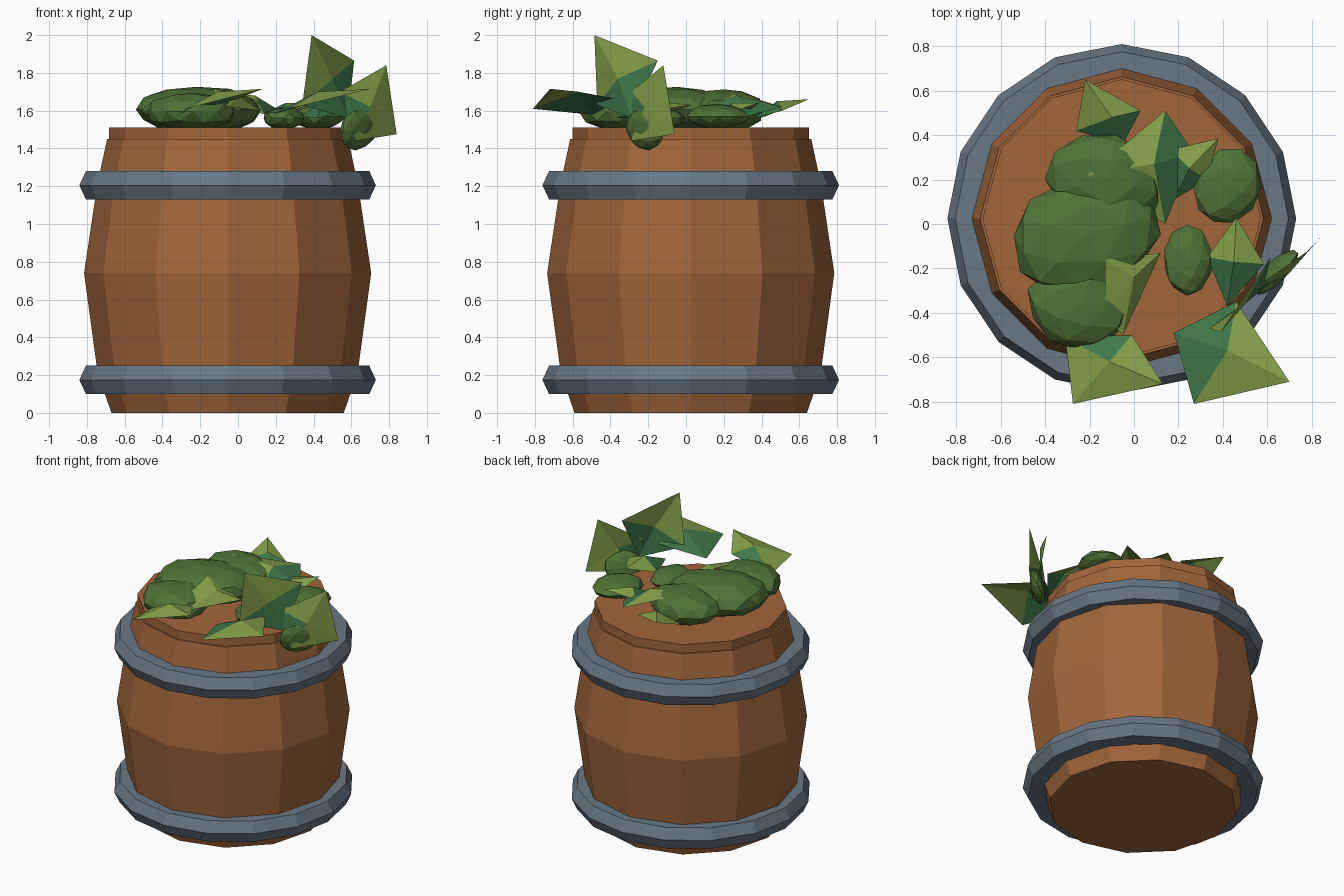
import bpy, bmesh, math, random
from mathutils import Vector, Euler

if "Cube" in bpy.data.objects:
    bpy.data.objects.remove(bpy.data.objects["Cube"])

random.seed(4)
CX, CY = -0.055, 0.025   # barrel axis


def mat(name, rgb):
    m = bpy.data.materials.new(name)
    m.diffuse_color = [((c + 0.055) / 1.055) ** 2.4 for c in rgb] + [1]
    m.use_nodes = True
    m.node_tree.nodes["Principled BSDF"].inputs["Base Color"].default_value = m.diffuse_color
    return m


WOOD = mat("brown wood", (0.63, 0.40, 0.23))
IRON = mat("grey iron", (0.41, 0.47, 0.52))
BUSH = mat("bush green", (0.31, 0.45, 0.21))
LIGHT = mat("light leaf", (0.52, 0.63, 0.29))
DARK = mat("dark leaf", (0.25, 0.47, 0.29))


def finish(name, bm, *mats):
    me = bpy.data.meshes.new(name)
    bm.to_mesh(me)
    bm.free()
    for m in mats:
        me.materials.append(m)
    ob = bpy.data.objects.new(name, me)
    bpy.context.collection.objects.link(ob)
    return ob


def lathe(name, profile, sides, m, closed=False):
    """Revolve (radius, z) points; closed makes a ring, otherwise ends are capped."""
    bm = bmesh.new()
    rings = []
    for r, z in profile:
        rings.append([bm.verts.new((CX + r * math.cos(2 * math.pi * i / sides),
                                    CY + r * math.sin(2 * math.pi * i / sides), z))
                      for i in range(sides)])
    pairs = list(zip(rings, rings[1:]))
    if closed:
        pairs.append((rings[-1], rings[0]))
    for a, b in pairs:
        for i in range(sides):
            j = (i + 1) % sides
            bm.faces.new((a[i], a[j], b[j], b[i]))
    if not closed:
        bm.faces.new(rings[0][::-1])
        bm.faces.new(rings[-1])
    bmesh.ops.recalc_face_normals(bm, faces=bm.faces)
    return finish(name, bm, m)


# Barrel with a small step below the lid
lathe("barrel", [(0.615, 0), (0.688, 0.21), (0.76, 0.74), (0.69, 1.21),
                 (0.638, 1.45), (0.627, 1.45), (0.627, 1.512)], 12, WOOD)

# Iron hoops
for name, z in (("lower_hoop", 0.175), ("upper_hoop", 1.205)):
    lathe(name, [(0.64, z - 0.075), (0.75, z - 0.075), (0.785, z),
                 (0.75, z + 0.075), (0.64, z + 0.075)], 16, IRON, True)


# Leafy clumps: flattened, slightly uneven icospheres
def clump(name, centre, radii, rot=(0, 0, 0)):
    bm = bmesh.new()
    bmesh.ops.create_icosphere(bm, subdivisions=2, radius=1)
    e = Euler([math.radians(a) for a in rot])
    for v in bm.verts:
        p = v.co * random.uniform(0.94, 1.05)
        p = Vector([a * b for a, b in zip(p, radii)])
        p.rotate(e)
        v.co = p + Vector(centre)
    finish(name, bm, BUSH)


clump("clump_middle", (-0.22, -0.05, 1.605), (0.34, 0.27, 0.125), (0, 0, 15))
clump("clump_back", (-0.13, 0.20, 1.60), (0.27, 0.21, 0.115), (0, 0, -15))
clump("clump_front", (-0.24, -0.36, 1.595), (0.24, 0.205, 0.105))
clump("clump_right", (0.42, 0.17, 1.57), (0.145, 0.175, 0.065), (0, 0, -20))
clump("clump_centre", (0.24, -0.165, 1.56), (0.11, 0.16, 0.06))
clump("clump_hanging", (0.64, -0.215, 1.50), (0.14, 0.045, 0.11), (12, 0, 45))


# Leaves: four corners around a raised middle, some quarters darker
def leaf(name, corners, middle, dark):
    bm = bmesh.new()
    vs = [bm.verts.new(c) for c in corners]
    mid = bm.verts.new(middle)
    for i in range(4):
        f = bm.faces.new((vs[i], vs[(i + 1) % 4], mid))
        f.material_index = int(i in dark)
    bmesh.ops.recalc_face_normals(bm, faces=bm.faces)
    if sum(f.normal.z for f in bm.faces) < 0:
        bmesh.ops.reverse_faces(bm, faces=bm.faces)
    finish(name, bm, LIGHT, DARK)


leaf("leaf_back", [(-0.22, 0.65, 1.66), (-0.26, 0.42, 1.57), (-0.05, 0.36, 1.56), (0.03, 0.51, 1.60)],
     (-0.10, 0.48, 1.65), {1, 2})
leaf("leaf_back_middle", [(0.14, 0.51, 1.62), (-0.21, 0.22, 1.71), (0.14, 0.0, 1.58), (0.27, 0.32, 1.57)],
     (0.09, 0.27, 1.68), {2, 3})
leaf("leaf_back_right", [(0.38, 0.385, 1.64), (0.165, 0.335, 1.60), (0.18, 0.11, 1.56), (0.33, 0.2, 1.58)],
     (0.25, 0.25, 1.64), {1, 2})
leaf("leaf_right", [(0.46, 0.03, 1.63), (0.33, -0.15, 1.57), (0.42, -0.37, 1.56), (0.585, -0.18, 1.60)],
     (0.45, -0.17, 1.65), {1, 2})
leaf("leaf_middle", [(0.12, -0.13, 1.60), (-0.13, -0.16, 1.72), (-0.13, -0.42, 1.66), (-0.05, -0.50, 1.62)],
     (0.0, -0.24, 1.68), set())

# Two matching leaves over the front edge
leaf("leaf_front_right", [(0.46, -0.35, 1.66), (0.18, -0.49, 1.58), (0.27, -0.81, 1.61), (0.70, -0.71, 1.715)],
     (0.42, -0.57, 1.70), {0, 1})
leaf("leaf_front_left", [(-0.01, -0.50, 1.66), (-0.31, -0.51, 1.58), (-0.275, -0.81, 1.61), (0.13, -0.72, 1.715)],
     (-0.11, -0.62, 1.70), {0})

# Upright leaves at the right
leaf("leaf_upright_tall", [(0.39, -0.485, 2.0), (0.34, -0.47, 1.63), (0.58, -0.29, 1.56), (0.615, -0.15, 1.865)],
     (0.50, -0.36, 1.77), {1, 2})
leaf("leaf_upright_low", [(0.785, -0.12, 1.84), (0.54, -0.29, 1.70), (0.62, -0.29, 1.44), (0.84, -0.06, 1.475)],
     (0.70, -0.22, 1.62), {1})
